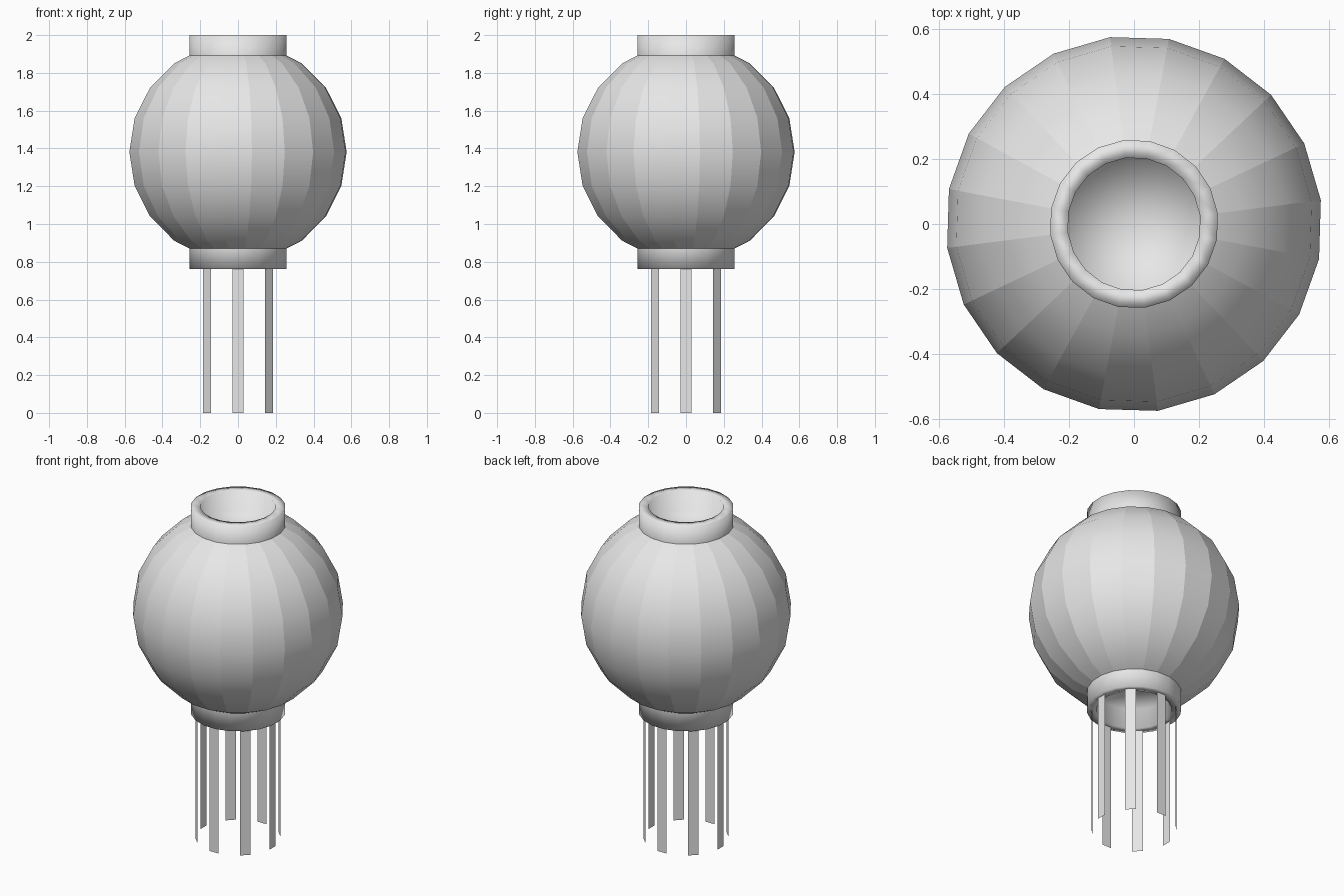
import bpy
import bmesh
import math
from mathutils import Matrix, Vector

SIDES = 20
TURN = math.radians(7.3)
CENTRE_Z = 1.381
RADIUS = 0.58

if "Cube" in bpy.data.objects:
    bpy.data.objects.remove(bpy.data.objects["Cube"], do_unlink=True)

grey = bpy.data.materials.new("plain_grey")
grey.use_nodes = True
colour = (0.8, 0.8, 0.8, 1.0)
grey.diffuse_color = colour
for node in grey.node_tree.nodes:
    if node.type == "BSDF_PRINCIPLED":
        node.inputs["Base Color"].default_value = colour


def add_object(name, bm):
    mesh = bpy.data.meshes.new(name)
    bm.to_mesh(mesh)
    bm.free()
    mesh.materials.append(grey)
    obj = bpy.data.objects.new(name, mesh)
    bpy.context.collection.objects.link(obj)
    return obj


def lathe(name, profile, sharp_ribs=False):
    """Spin (radius, z) points about z; the profile runs upwards outside."""
    bm = bmesh.new()
    angles = [TURN + 2 * math.pi * i / SIDES for i in range(SIDES)]
    rings = [[bm.verts.new((r * math.cos(a), r * math.sin(a), z)) for a in angles]
             for r, z in profile]
    for low, high in zip(rings, rings[1:]):
        for i in range(SIDES):
            j = (i + 1) % SIDES
            face = bm.faces.new((low[i], low[j], high[j], high[i]))
            face.smooth = True
            if sharp_ribs:
                bm.edges.get((low[i], high[i])).smooth = False
    bmesh.ops.remove_doubles(bm, verts=bm.verts, dist=0.0001)
    return add_object(name, bm)


# Round shade: ribbed panels, smooth from top to bottom, open under the collars
shade = [(RADIUS * math.cos(math.radians(d)), CENTRE_Z + RADIUS * math.sin(math.radians(d)))
         for d in range(-54, 55, 18)]
rim_r, rim_rise = 0.23, 0.526
shade = [(rim_r, CENTRE_Z - rim_rise)] + shade + [(rim_r, CENTRE_Z + rim_rise)]
lathe("shade", shade, sharp_ribs=True)

# Collars: thick-walled cups, the lower one a mirror of the upper one
upper = [(0.26, 1.875), (0.26, 2.0), (0.205, 2.0), (0.205, 1.88), (0, 1.88)]
lower = [(r, 2 * CENTRE_Z - z) for r, z in reversed(upper)]
lathe("upper_collar", upper)
lathe("lower_collar", lower)

# Hanging strips: eight flat ribbons set into the lower collar wall
STRIP_R, STRIP_W, STRIP_TOP = 0.231, 0.06, 0.8
for k in range(8):
    bm = bmesh.new()
    spin = Matrix.Rotation(k * math.pi / 4, 4, "Z")
    corners = [(-1, 0), (1, 0), (1, STRIP_TOP), (-1, STRIP_TOP)]
    bm.faces.new([bm.verts.new(spin @ Vector((STRIP_R, s * STRIP_W / 2, z)))
                  for s, z in corners])
    add_object(f"hanging_strip_{k + 1}", bm)
